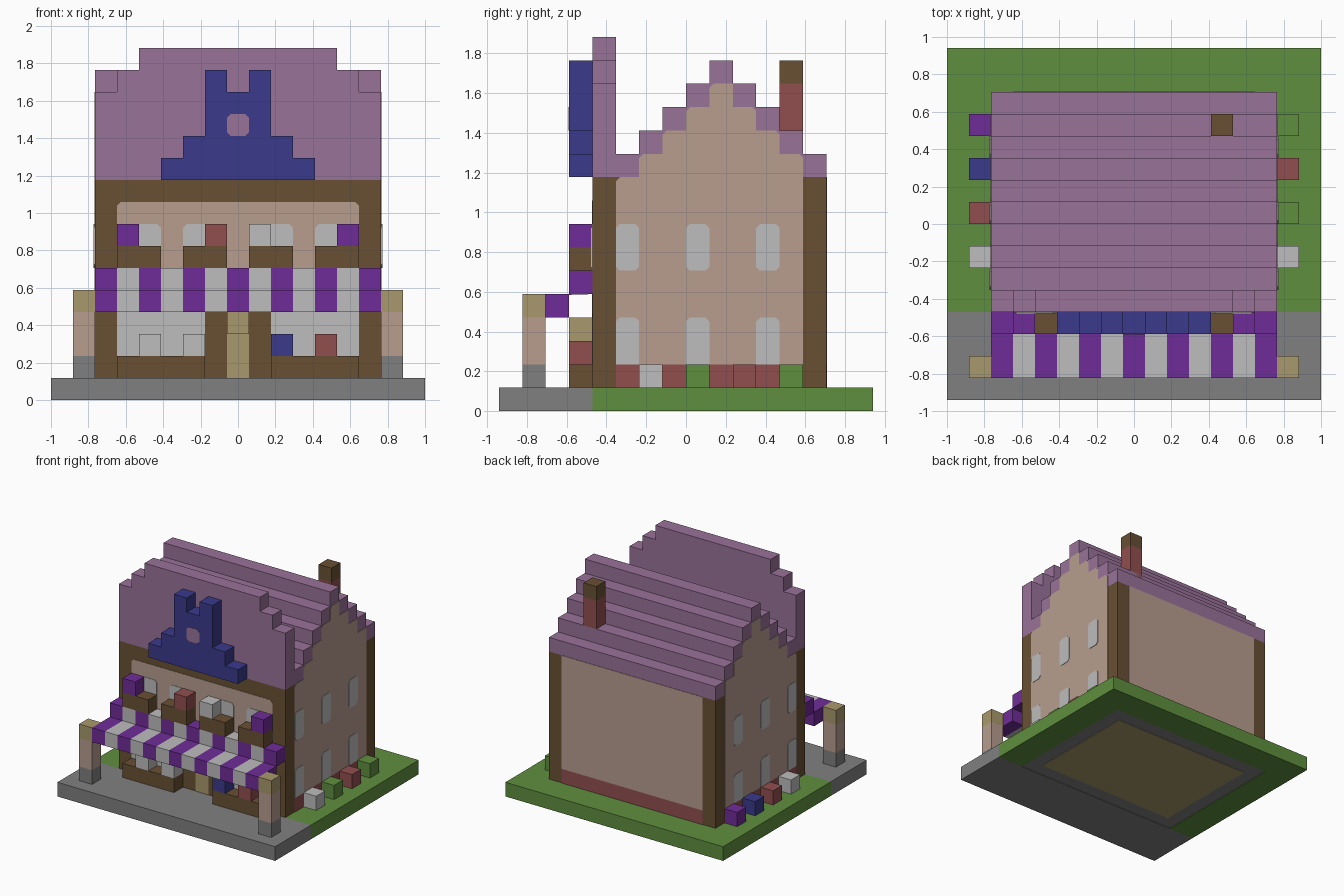
import bpy, bmesh

cube = bpy.data.objects.get("Cube")
if cube:
    bpy.data.objects.remove(cube, do_unlink=True)

U = 2 / 17          # one block
T = 0.03            # thickness of one painted plate, in blocks


def material(name, hexa):
    channels = [int(hexa[i:i + 2], 16) / 255 for i in range(0, 6, 2)]
    colour = [((c + 0.055) / 1.055) ** 2.4 for c in channels] + [1]
    m = bpy.data.materials.new(name)
    m.use_nodes = True
    m.diffuse_color = colour
    m.node_tree.nodes["Principled BSDF"].inputs["Base Color"].default_value = colour
    return m


MAUVE = material("mauve roof", "997399")
BROWN = material("brown timber", "695033")
TAN = material("tan plaster", "B89D8F")
WHITE = material("pale white", "BDBDBD")
PURPLE = material("purple", "702C99")
BLUE = material("dark blue", "3A3A8C")
RED = material("brick red", "914E4E")
GREEN = material("grass green", "5F8F3F")
GRAY = material("stone gray", "808080")
KHAKI = material("khaki", "A9996C")


def prism(name, outline, axis, a, b, mat):
    """Extrude an outline (horizontal, z) in blocks along x or y."""
    bm = bmesh.new()

    def vert(h, z, d):
        x, y = (d, h) if axis == "x" else (h, d)
        return bm.verts.new(((x - 8.5) * U, (y - 8) * U, z * U))

    ends = [[vert(h, z, d) for h, z in outline] for d in (a, b)]
    bm.faces.new(ends[0])
    bm.faces.new(ends[1])
    n = len(outline)
    for i in range(n):
        j = (i + 1) % n
        bm.faces.new((ends[0][i], ends[0][j], ends[1][j], ends[1][i]))
    bmesh.ops.recalc_face_normals(bm, faces=bm.faces)
    mesh = bpy.data.meshes.new(name)
    bm.to_mesh(mesh)
    bm.free()
    mesh.materials.append(mat)
    obj = bpy.data.objects.new(name, mesh)
    bpy.context.collection.objects.link(obj)
    return obj


def rect(h0, h1, z0, z1):
    return [(h0, z0), (h0, z1), (h1, z1), (h1, z0)]


def box(name, x, y, z, mat):
    return prism(name, rect(*x, *z), "y", *y, mat)


def block(name, x, y, z, mat):
    return box(name, (x, x + 1), (y, y + 1), (z, z + 1), mat)


def nick(outline, c=0.17):
    """Cut the outer corners of a clockwise outline above the footing."""
    out = []
    for i, p in enumerate(outline):
        a, b = outline[i - 1], outline[(i + 1) % len(outline)]
        turn = (p[0] - a[0]) * (b[1] - p[1]) - (p[1] - a[1]) * (b[0] - p[0])
        if turn < 0 and p[1] > 2:
            for q in (a, b):
                size = abs(q[0] - p[0]) + abs(q[1] - p[1])
                out.append(tuple(p[k] + (q[k] - p[k]) * c / size for k in (0, 1)))
        else:
            out.append(p)
    return out


def mirrored(half, centre):
    return half + [(2 * centre - h, z) for h, z in reversed(half)]


# Ground slab with the house floor showing underneath
box("pavement", (0, 17), (0, 4), (0, 1), GRAY)
box("lawn_right", (0, 2), (4, 16), (0, 1), GREEN)
box("lawn_left", (15, 17), (4, 16), (0, 1), GREEN)
box("lawn_back", (2, 15), (14, 16), (0, 1), GREEN)
box("foundation", (2, 15), (4, 14), (T, 1), GRAY)
box("floor", (3, 14), (5, 13), (0, 0.9), KHAKI)

# Timber core, whose corners show as posts
box("timber_frame", (2, 15), (4, 14), (1, 10), BROWN)

# Stepped roof
slope = [(5, 10)]
for i in range(4):
    slope += [(5 + i, 11 + i), (6 + i, 11 + i)]
slope.append((9, 15))
prism("roof", mirrored(slope, 9.5), "x", 2, 15, MAUVE)

# Side walls with gables, brick footing and windows
gable = [(5, 2)]
for i in range(5):
    gable += [(5 + i, 10 + i), (6 + i, 10 + i)]
gable += [(19 - h, z) for h, z in reversed(gable[3:-1])] + [(13, 2)]
for side, face, out in (("right", 2, -1), ("left", 15, 1)):
    prism(side + "_wall", nick(gable), "x", face, face + out * T, TAN)
    prism(side + "_brick_footing", rect(5, 13, 1, 2), "x", face, face + out * T, RED)
    for y in (5, 8, 11):
        for z in (2, 6):
            prism(side + "_window", nick(rect(y, y + 1, z, z + 2)), "x",
                  face, face + out * 2 * T, WHITE)

# Back wall
prism("back_wall", rect(3, 14, 2, 10), "y", 14, 14 + T, TAN)
prism("back_brick_footing", rect(3, 14, 1, 2), "y", 14, 14 + T, RED)

# Front wall, shop windows and door
prism("front_wall", nick(rect(3, 14, 4, 9)), "y", 4 - T, 4, TAN)
for x in (3, 10):
    prism("shop_window", rect(x, x + 4, 2, 4), "y", 4 - T, 4, WHITE)
    box("shop_planter", (x, x + 4), (3, 4), (1, 2), BROWN)
prism("door", rect(8, 9, 1, 4), "y", 4 - T, 4, KHAKI)
block("door_lamp", 8, 3, 3, KHAKI)
for x, mat in ((4, WHITE), (6, WHITE), (10, BLUE), (12, RED)):
    block("shop_flower", x, 3, 2, mat)

# Upper windows with flower boxes
for x, flower, mat in ((3, 3, PURPLE), (6, 7, RED), (9, 9, WHITE), (12, 13, PURPLE)):
    prism("upper_window", nick(rect(x, x + 2, 6, 8)), "y", 4 - 2 * T, 4, WHITE)
    box("window_box", (x, x + 2), (3, 4), (6, 7), BROWN)
    block("window_flower", flower, 3, 7, mat)

# Striped awning, one stepped strip per stripe
for x in range(2, 15):
    strip = [(1, 4), (1, 5), (3, 5), (3, 6), (4, 6), (4, 5), (3, 5 - T), (3, 4)]
    prism("awning_stripe", strip, "x", x, x + 1, WHITE if x % 2 else PURPLE)

# Lamp posts
for x in (1, 15):
    box("post_foot", (x, x + 1), (1, 2), (1, 2), GRAY)
    box("post_shaft", (x, x + 1), (1, 2), (2, 4), TAN)
    box("post_cap", (x, x + 1), (1, 2), (4, 5), KHAKI)

# Front parapet and its crest
parapet = [(2, 10), (2, 14), (3, 14), (3, 15), (4, 15), (4, 16)]
prism("parapet", mirrored(parapet, 8.5), "y", 4, 5, MAUVE)
crest = [(5, 10), (5, 11), (6, 11), (6, 12), (7, 12), (7, 15), (8, 15), (8, 14)]
prism("crest", mirrored(crest, 8.5), "y", 3, 4, BLUE)
prism("crest_centre", nick(rect(8, 9, 12, 13)), "y", 3 - T, 3, MAUVE)

# Chimney
box("chimney", (12, 13), (12, 13), (11, 14), RED)
block("chimney_cap", 12, 12, 14, BROWN)

# Flowers and shrubs along the sides
for x, row in ((1, (WHITE, RED, BLUE, PURPLE)), (15, (WHITE, GREEN, RED, GREEN))):
    for i, mat in enumerate(row):
        block("garden_flower", x, 6 + 2 * i, 1, mat)
